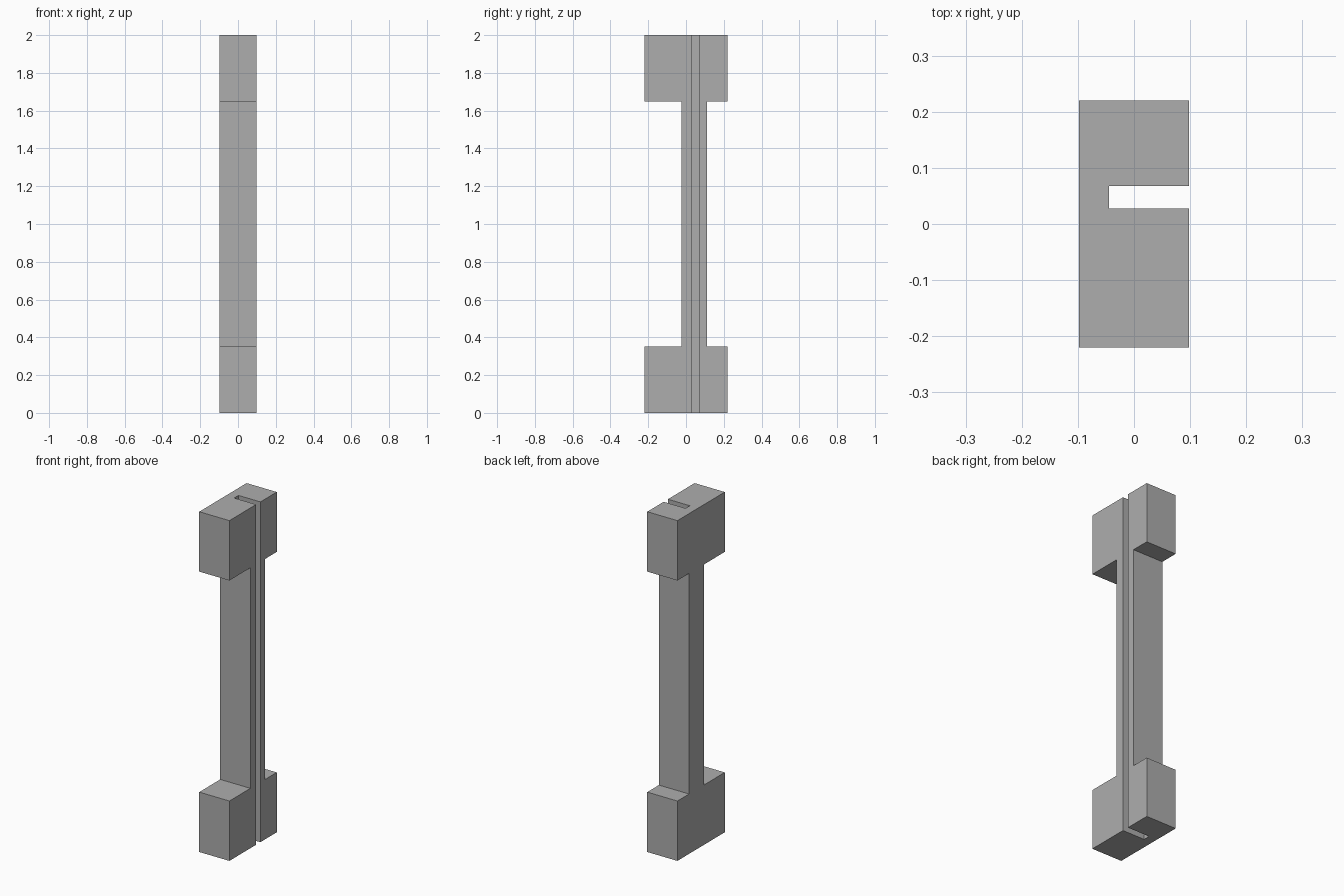
import bpy
import bmesh

cube = bpy.data.objects.get("Cube")
if cube:
    bpy.data.objects.remove(cube, do_unlink=True)

grey = bpy.data.materials.new("plain grey")
grey.use_nodes = True
colour = (0.42, 0.42, 0.42, 1)
grey.diffuse_color = colour
grey.node_tree.nodes["Principled BSDF"].inputs["Base Color"].default_value = colour

HALF_X = 0.098
END_FRONT, END_BACK = -0.22, 0.22
SHAFT_FRONT, SHAFT_BACK = -0.025, 0.112
HEIGHT, END_HEIGHT = 2.0, 0.352


def extruded(name, profile, x0, x1):
    """Extrude a (y, z) outline along x into a solid."""
    bm = bmesh.new()
    face = bm.faces.new([bm.verts.new((x0, y, z)) for y, z in profile])
    result = bmesh.ops.extrude_face_region(bm, geom=[face])
    moved = [g for g in result["geom"] if isinstance(g, bmesh.types.BMVert)]
    bmesh.ops.translate(bm, verts=moved, vec=(x1 - x0, 0, 0))
    bmesh.ops.recalc_face_normals(bm, faces=bm.faces)
    mesh = bpy.data.meshes.new(name)
    bm.to_mesh(mesh)
    bm.free()
    mesh.materials.append(grey)
    obj = bpy.data.objects.new(name, mesh)
    bpy.context.collection.objects.link(obj)
    return obj


# Post with a wide block at each end: lower half of the outline, then mirrored
front = [(END_FRONT, 0), (END_FRONT, END_HEIGHT), (SHAFT_FRONT, END_HEIGHT)]
back = [(SHAFT_BACK, END_HEIGHT), (END_BACK, END_HEIGHT), (END_BACK, 0)]
flip = lambda points: [(y, HEIGHT - z) for y, z in reversed(points)]
post = extruded("slotted_post", front + flip(front) + flip(back) + back, -HALF_X, HALF_X)

# Full-height slot in the left side
slot = [(0.028, -0.1), (0.028, HEIGHT + 0.1), (0.068, HEIGHT + 0.1), (0.068, -0.1)]
cutter = extruded("slot_cutter", slot, -0.045, HALF_X + 0.1)
cutter.hide_render = True
cutter.hide_viewport = True
cutter.display_type = 'WIRE'

cut = post.modifiers.new("slot", 'BOOLEAN')
cut.operation = 'DIFFERENCE'
cut.solver = 'EXACT'
cut.object = cutter
